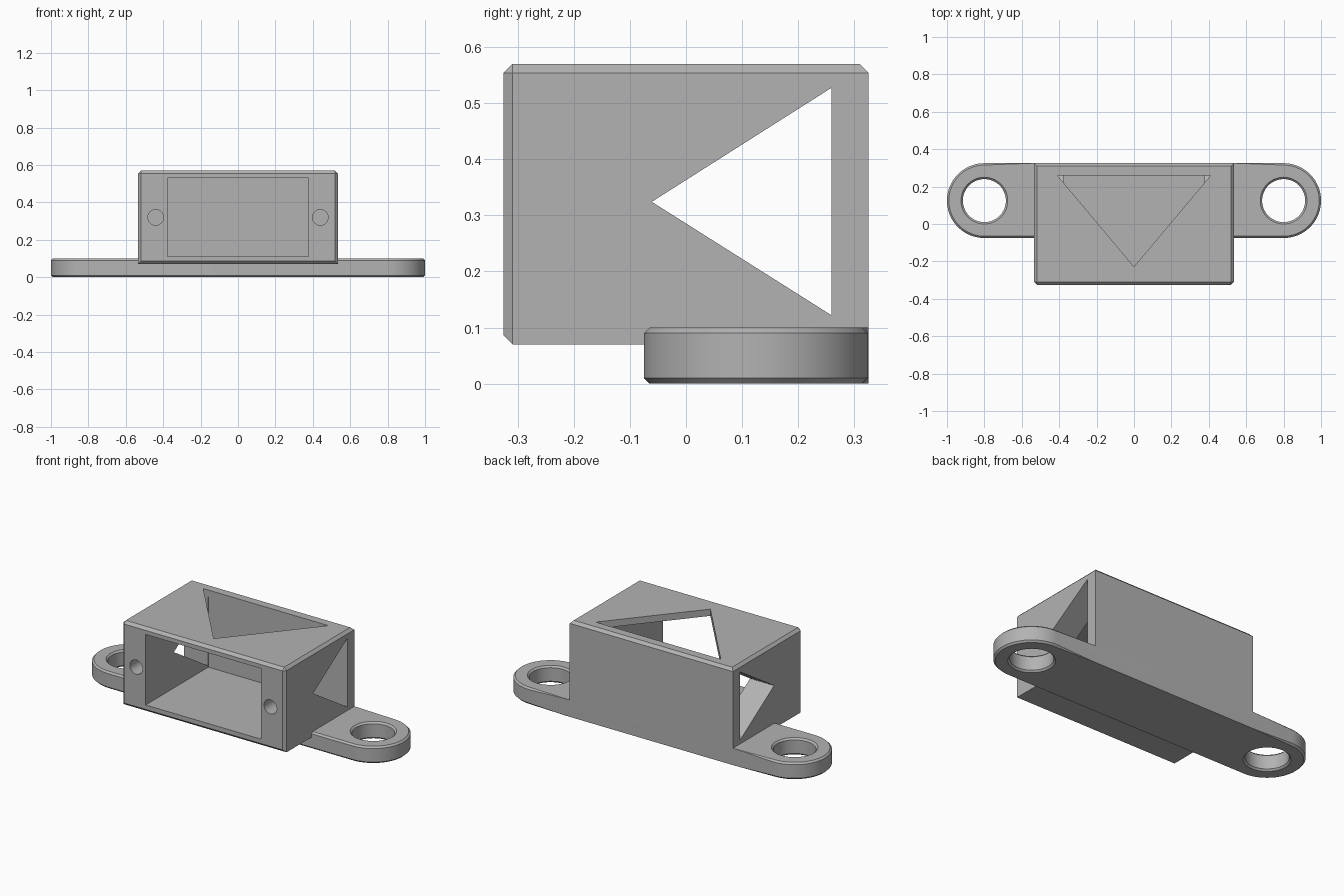
import bpy
import bmesh
from math import cos, sin, pi
from mathutils import Matrix, Vector

cube = bpy.data.objects.get("Cube")
if cube:
    bpy.data.objects.remove(cube, do_unlink=True)

# One plain grey for the whole part
grey = bpy.data.materials.new("plain grey")
grey.use_nodes = True
grey.diffuse_color = (0.45, 0.45, 0.45, 1)
grey.node_tree.nodes["Principled BSDF"].inputs["Base Color"].default_value = (0.45, 0.45, 0.45, 1)

BACK = 0.325


def finish(name, bm):
    bmesh.ops.recalc_face_normals(bm, faces=bm.faces)
    mesh = bpy.data.meshes.new(name)
    bm.to_mesh(mesh)
    bm.free()
    mesh.materials.append(grey)
    ob = bpy.data.objects.new(name, mesh)
    bpy.context.collection.objects.link(ob)
    return ob


def prism(points, offset):
    """Extrude a flat outline along an offset."""
    bm = bmesh.new()
    face = bm.faces.new([bm.verts.new(p) for p in points])
    top = bmesh.ops.extrude_face_region(bm, geom=[face])
    verts = [v for v in top["geom"] if isinstance(v, bmesh.types.BMVert)]
    bmesh.ops.translate(bm, verts=verts, vec=offset)
    bmesh.ops.recalc_face_normals(bm, faces=bm.faces)
    return bm


def box(x, y0, y1, z0, z1):
    return prism([(-x, y0, z0), (x, y0, z0), (x, y1, z0), (-x, y1, z0)], (0, 0, z1 - z0))


def chamfer(bm, rule, size):
    edges = [e for e in bm.edges if rule(e.verts[0].co, e.verts[1].co)]
    bmesh.ops.bevel(bm, geom=edges, offset=size, segments=1, affect='EDGES', profile=0.5)


def lathe(profile, x, y, steps=64):
    """Turned cutter about a vertical axis, from (radius, height) pairs."""
    bm = bmesh.new()
    rings = [[bm.verts.new((x + r * cos(2 * pi * i / steps), y + r * sin(2 * pi * i / steps), z))
              for i in range(steps)] for r, z in profile]
    for a, b in zip(rings, rings[1:]):
        for i in range(steps):
            j = (i + 1) % steps
            bm.faces.new((a[i], a[j], b[j], b[i]))
    bm.faces.new(rings[0])
    bm.faces.new(rings[-1])
    return bm


def cut(target, bm):
    cutter = finish("cutter", bm)
    cutter.hide_render = True
    mod = target.modifiers.new("cut", 'BOOLEAN')
    mod.operation = 'DIFFERENCE'
    mod.solver = 'EXACT'
    mod.object = cutter
    bpy.context.view_layer.objects.active = target
    bpy.ops.object.modifier_apply(modifier=mod.name)
    bpy.data.objects.remove(cutter, do_unlink=True)


# Housing: chamfered around the front face and the top face
bm = box(0.535, -BACK, BACK, 0.07, 0.57)
chamfer(bm, lambda a, b: max(a.y, b.y) < -0.32 or min(a.z, b.z) > 0.56, 0.016)
housing = finish("housing", bm)

# Deep pocket open at the front
cut(housing, box(0.378, -0.4, 0.262, 0.112, 0.53))

# Triangular windows through both sides and the roof
cut(housing, prism([(-0.7, -0.061, 0.324), (-0.7, 0.259, 0.122), (-0.7, 0.259, 0.527)], (1.4, 0, 0)))
cut(housing, prism([(-0.41, 0.26, 0.5), (0.41, 0.26, 0.5), (0, -0.228, 0.5)], (0, 0, 0.2)))

# Blind screw holes in the front
for side in (-1, 1):
    hole = bmesh.new()
    place = Matrix.Translation((side * 0.44, -BACK, 0.32)) @ Matrix.Rotation(pi / 2, 4, 'X')
    bmesh.ops.create_cone(hole, cap_ends=True, segments=32, radius1=0.042, radius2=0.042,
                          depth=0.36, matrix=place)
    cut(housing, hole)

# Mounting plate: rounded slot outline, straight back edge left sharp
outline = []
for side in (1, -1):
    for i in range(41):
        a = -pi / 2 + pi * i / 40
        outline.append(Vector((side * (0.8 + 0.2 * cos(a)), 0.125 + side * 0.2 * sin(a), 0)))
bm = prism(outline, (0, 0, 0.1))
chamfer(bm, lambda a, b: abs(a.z - b.z) < 0.01 and min(a.y, b.y) < BACK - 0.0001, 0.01)
plate = finish("mounting_plate", bm)

# Bolt holes with chamfered rims
for side in (-1, 1):
    cut(plate, lathe([(0.135, -0.01), (0.115, 0.01), (0.115, 0.09), (0.135, 0.11)],
                     side * 0.8, 0.125))

for ob in (housing, plate):
    bpy.ops.object.select_all(action='DESELECT')
    ob.select_set(True)
    bpy.context.view_layer.objects.active = ob
    bpy.ops.object.shade_smooth_by_angle(angle=pi / 6)
